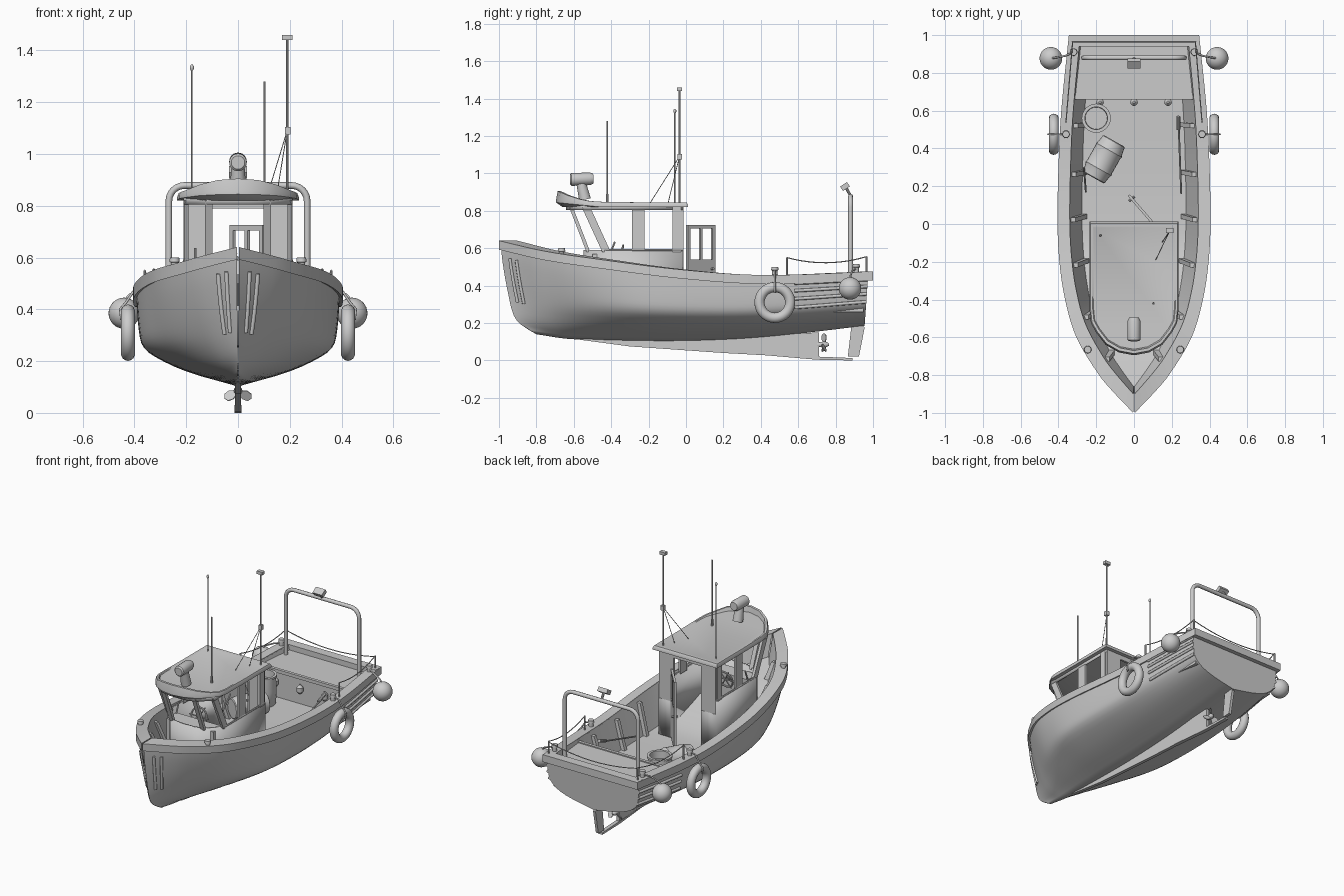
import bpy, bmesh, math
from mathutils import Vector, Matrix

if "Cube" in bpy.data.objects:
    bpy.data.objects.remove(bpy.data.objects["Cube"])


# ---------- helpers ----------
def interp(tab, t):
    n = len(tab)
    i = max(0, min(n - 2, sum(1 for p in tab if p[0] <= t) - 1))
    def slope(k):
        a, b = tab[max(k - 1, 0)], tab[min(k + 1, n - 1)]
        return (b[1] - a[1]) / (b[0] - a[0])
    (x0, y0), (x1, y1) = tab[i], tab[i + 1]
    h = x1 - x0
    s = (t - x0) / h
    return (y0 * (2*s**3 - 3*s*s + 1) + y1 * (3*s*s - 2*s**3)
            + h * slope(i) * (s**3 - 2*s*s + s) + h * slope(i + 1) * (s**3 - s*s))

def mesh(name, verts, faces, merge=False):
    bm = bmesh.new()
    vs = [bm.verts.new(v) for v in verts]
    for f in faces:
        bm.faces.new([vs[i] for i in f])
    if merge:
        bmesh.ops.remove_doubles(bm, verts=bm.verts, dist=1e-4)
    bmesh.ops.recalc_face_normals(bm, faces=bm.faces)
    me = bpy.data.meshes.new(name)
    bm.to_mesh(me)
    bm.free()
    ob = bpy.data.objects.new(name, me)
    bpy.context.collection.objects.link(ob)
    return ob

def loft(name, rows, closed=False, caps=False, merge=False):
    n = len(rows[0])
    faces = [(r*n + i, r*n + (i+1) % n, (r+1)*n + (i+1) % n, (r+1)*n + i)
             for r in range(len(rows) - 1) for i in range(n if closed else n - 1)]
    if caps:
        faces += [tuple(range(n)), tuple(range((len(rows) - 1)*n, len(rows)*n))]
    return mesh(name, [p for r in rows for p in r], faces, merge)

def box(name, lo, hi, mat=None):
    rows = [[(lo[0], lo[1], z), (hi[0], lo[1], z), (hi[0], hi[1], z), (lo[0], hi[1], z)] for z in (lo[2], hi[2])]
    ob = loft(name, rows, True, True)
    if mat:
        ob.matrix_world = mat
    return ob

def lathe(name, p, q, prof, n=24):
    """rings (distance fraction, radius) turned about the axis p-q"""
    p, q = Vector(p), Vector(q)
    rot = (q - p).to_track_quat('Z', 'Y')
    rows = [[p + (q - p)*t + rot @ Vector((r*math.cos(a*math.tau/n), r*math.sin(a*math.tau/n), 0))
             for a in range(n)] for t, r in prof]
    return loft(name, rows, True, True)

def rod(name, p, q, r, n=10):
    return lathe(name, p, q, [(0, r), (1, r)], n)

def tube(name, pts, r, cyclic=False):
    cu = bpy.data.curves.new(name, 'CURVE')
    cu.dimensions, cu.bevel_depth, cu.bevel_resolution, cu.use_fill_caps = '3D', r, 2, True
    sp = cu.splines.new('POLY')
    sp.points.add(len(pts) - 1)
    for s, p in zip(sp.points, pts):
        s.co = (*p, 1)
    sp.use_cyclic_u = cyclic
    ob = bpy.data.objects.new(name, cu)
    bpy.context.collection.objects.link(ob)

def mirror(ob):
    m = ob.modifiers.new("mirror", 'MIRROR')
    m.use_clip, m.merge_threshold = True, 0.002


# ---------- hull lines ----------
HB = [(0, .004), (.05, .1), (.1, .185), (.2, .305), (.3, .365), (.4, .395), (.5, .405), (.65, .4), (.8, .385), (1, .345)]
SHEER = [(0, .64), (.12, .585), (.27, .54), (.48, .487), (.7, .457), (1, .475)]
KEEL = [(0, .14), (.1, .115), (.3, .103), (.5, .105), (.7, .125), (1, .185)]
STEM = [(0, -.8), (.1, -.88), (.2, -.92), (.45, -.952), (.8, -.982), (1, -.99)]
BOW = [(0, 0), (.1, .28), (.25, .5), (.5, .73), (.75, .89), (1, 1)]
MID = [(0, 0), (.13, .45), (.3, .8), (.4, .92), (.55, .965), (1, 1)]
AFT = [(0, 0), (.1, .45), (.2, .72), (.35, .9), (.5, .965), (1, 1)]
FLOOR = [(0, .5), (.15, .43), (.3, .33), (.45, .26), (1, .26)]

def sect(u, v):
    a, b, w = (BOW, MID, u / .4) if u < .4 else (MID, AFT, (u - .4) / .6)
    w = w*w*(3 - 2*w)
    return interp(a, v)*(1 - w) + interp(b, v)*w

def skin(u, v, out=0.0):
    y0 = interp(STEM, v)
    k = interp(KEEL, u)
    return (max(0, (interp(HB, u)*.975)*sect(u, v) + out) if v else 0,
            y0 + (.955 + .02*v - y0)*u, k + (interp(SHEER, u) - .006 - k)*v)

def plan(u, scale, y0, y1, z):
    return (interp(HB, u)*scale, y0 + (y1 - y0)*u, z)

US = [(i / 44)**1.3 for i in range(45)]
VS = [i / 20 for i in range(21)]
rows = []
for u in US:
    zs, zf = interp(SHEER, u), interp(FLOOR, u)
    e = plan(u, .68, -.86, .94, zf)
    rows.append([skin(u, v) for v in VS] + [plan(u, .84, -.9, .945, zs - .006), e, (0, e[1], zf)])
mirror(loft("hull", rows, merge=True))
tr = [skin(1, v) for v in VS]
mesh("transom", tr + [(-x, y, z) for x, y, z in tr[:0:-1]], [tuple(range(2*len(tr) - 1))])

# capping rail around the sheer
rows = []
for u in US:
    z = interp(SHEER, u)
    rows.append([plan(u, 1, -1, 1, z), plan(u, .84, -.9, .95, z), plan(u, .84, -.9, .95, z - .03), plan(u, 1, -1, 1, z - .048)])
mirror(loft("rail", rows, True, True))
box("stern_rail", (-.345, .94, .427), (.345, 1, .475))
# stern deck locker
loft("stern_deck", [[(-.315, .67, z), (.315, .67, z), (.3, .95, z), (-.3, .95, z)] for z in (.26, .44)], True, True)
box("stern_deck_lip", (-.32, .66, .425), (.32, .68, .447))

for s in (1, -1):
    def side(p):
        return (p[0]*s, p[1], p[2])
    # rubbing strakes near the stern and guard strips on the bow
    for v in (.45, .6, .74, .87):
        tube("stern_strake", [side(skin(.8 + .2*i/8, v, .002)) for i in range(9)], .009)
    for u in (.022, .04):
        tube("bow_guard", [side(skin(u, .36 + .06*i, .002)) for i in range(9)], .009)
    # bulwark frames
    for u in (.1, .22, .37, .5, .63, .77):
        z = interp(SHEER, u)
        a, b = plan(u, .82, -.9, .945, z - .03), plan(u, .67, -.86, .94, interp(FLOOR, u))
        loft("bulwark_frame", [[side((p[0] + dx, p[1] + dy, p[2])) for dx, dy in ((.02, -.012), (.02, .012), (-.022, .012), (-.022, -.012))]
                               for p in (a, b)], True, True)
    # bollards
    for x, y, z in ((.36, .475, .455), (.32, .91, .47), (.245, -.665, .555)):
        lathe("bollard", side((x, y, z - .01)), side((x, y, z + .045)),
              [(0, .022), (.2, .022), (.25, .014), (.65, .014), (.7, .02), (1, .018)], 16)
    # ring fender and ball fender with ropes
    bpy.ops.mesh.primitive_torus_add(location=(.425*s, .475, .31), rotation=(0, math.pi/2, 0), major_radius=.082,
                                     minor_radius=.027, major_segments=40, minor_segments=14)
    bpy.context.object.name = "ring_fender"
    tube("ring_fender_rope", [side(p) for p in ((.36, .475, .48), (.4, .475, .475), (.43, .475, .43), (.455, .475, .4), (.45, .475, .36))], .005)
    bpy.ops.mesh.primitive_uv_sphere_add(segments=28, ring_count=16, radius=.06, location=(.44*s, .877, .385))
    bpy.context.object.name = "ball_fender"
    tube("ball_fender_rope", [side(p) for p in ((.32, .91, .49), (.365, .89, .48), (.42, .88, .455), (.44, .877, .43))], .005)
    # side rope posts and sagging rope
    a, b = Vector((.36, .54, .55)), Vector((.325, .965, .555))
    for p in (a, b):
        rod("rope_post", side((p.x, p.y, .45)), side(p), .005)
    tube("side_rope", [side(a.lerp(b, i/12) - Vector((0, 0, .12*(i/12)*(1 - i/12)))) for i in range(13)], .003)
tube("stern_rope", [(-.325 + .65*i/16, .965, .55 - .16*(i/16)*(1 - i/16)) for i in range(17)], .003)

# ---------- keel, rudder, propeller ----------
def plate(name, pts, t):
    loft(name, [[(x, y, z) for y, z in pts] for x in (-t, t)], True, True)
plate("keel", [(-.6, .115), (-.3, .075), (.2, .04), (.71, .012), (.71, .15), (.3, .13), (-.1, .12)], .011)
plate("keel_shoe", [(.4, .03), (.7, .004), (.89, 0), (.89, .013), (.71, .02)], .013)
plate("rudder", [(.865, .02), (.925, .022), (.955, .175), (.945, .19), (.885, .19)], .009)
lathe("propeller_hub", (0, .7, .085), (0, .765, .085), [(0, .012), (.7, .017), (1, .006)], 14)
for i in range(3):
    m = Matrix.Translation((0, .738, .085)) @ Matrix.Rotation(i*math.tau/3, 4, 'Y') @ Matrix.Rotation(.6, 4, 'Z')
    loft("propeller_blade", [[m @ Vector((w, y, z)) for w, z in ((-.008, .01), (-.022, .03), (-.018, .052), (0, .06), (.018, .052), (.022, .03), (.008, .01))]
                             for y in (-.002, .002)], True, True)

# ---------- cabin ----------
half = [(.1, -.02), (.205, -.02), (.205, -.43), (.115, -.525), (.05, -.54)]
path = half + [(-x, y) for x, y in half[::-1]]
def wall(name, rows):
    ob = loft(name, rows)
    m = ob.modifiers.new("thickness", 'SOLIDIFY')
    m.thickness, m.offset = .014, 0
wall("cabin_lower_wall", [[(x, y, z) for x, y in path] for z in (.26, .59)])
tophalf = [(.1, -.02), (.205, -.02), (.205, -.545), (.115, -.62), (.05, -.635)]
top = tophalf + [(-x, y) for x, y in tophalf[::-1]]
wall("cabin_header", [[(x, y, z) for x, y in top] for z in (.805, .835)])
box("door_header", (-.1, -.027, .79), (.1, -.013, .835))

def post(name, b, t, w, d):
    loft(name, [[(p[0] + i*w/2, p[1] + j*d/2, p[2]) for i, j in ((-1, -1), (1, -1), (1, 1), (-1, 1))] for p in (b, t)], True, True)
for s in (1, -1):
    box("cabin_back_panel", (min(.1*s, .205*s), -.027, .5), (max(.1*s, .205*s), -.013, .82))
    post("cabin_rear_post", (.202*s, -.05, .58), (.202*s, -.05, .82), .018, .045)
    post("cabin_middle_post", (.202*s, -.255, .58), (.202*s, -.255, .82), .016, .066)
    post("cabin_side_post", (.2*s, -.425, .58), (.2*s, -.535, .82), .018, .045)
    post("cabin_front_post", (.113*s, -.522, .58), (.113*s, -.615, .82), .028, .02)
    rod("window_sill", (.207*s, -.43, .59), (.207*s, -.02, .59), .006, 6)

# roof with raised rim and upswept visor
rh = [(0, -.695), (.08, -.68), (.15, -.64), (.2, -.575), (.228, -.525), (.235, -.46), (.235, -.25), (.235, .012)]
ring = rh + [(-x, y) for x, y in rh[:0:-1]]
def ztop(x, y):
    k = max(0, min(1, (-.36 - y)/.3))
    return .845 + k*(.06 - .9*x*x)
def rim(s, dz, f=ztop):
    return [(x*s, (y + .34)*s - .34, f(x, y) + dz) for x, y in ring]
low = lambda x, y: .82 + .025*max(0, min(1, (-.45 - y)/.25))
loft("cabin_roof", [rim(.9, 0, lambda x, y: .82), rim(1, 0, low), rim(1, .012, low), rim(.975, 0), rim(.93, 0),
                    rim(.91, 0, lambda x, y: .842 + .45*(ztop(x, y) - .845))], True, True)

# open cabin door
d = Matrix.Translation((.1, .005, 0)) @ Matrix.Rotation(math.atan2(.15, -.13), 4, 'Z')
for lo, hi in (((0, .28), (.195, .54)), ((0, .54), (.02, .725)), ((.09, .54), (.105, .725)), ((.175, .54), (.195, .725)), ((0, .705), (.195, .725))):
    box("cabin_door", (lo[0], -.007, lo[1]), (hi[0], .007, hi[1]), d)
rod("door_handle", d @ Vector((.17, -.02, .49)), d @ Vector((.17, .02, .49)), .007)

# helm console and wheel
box("helm_console", (-.17, -.5, .28), (.17, -.4, .57))
bpy.ops.mesh.primitive_torus_add(location=(-.04, -.35, .56), rotation=(math.radians(75), 0, 0), major_radius=.055, minor_radius=.006,
                                 major_segments=28, minor_segments=8)
bpy.context.object.name = "steering_wheel"
wm = Matrix.Translation((-.04, -.35, .56)) @ Matrix.Rotation(math.radians(75), 4, 'X')
for i in range(3):
    c = Vector((math.cos(i*math.pi/3), math.sin(i*math.pi/3), 0))*.07
    rod("wheel_spoke", wm @ c, wm @ -c, .004, 8)
rod("wheel_shaft", (-.04, -.35, .56), (-.04, -.42, .54), .009)
rod("throttle_lever", (-.165, -.41, .56), (-.165, -.38, .635), .005)

# ---------- roof gear ----------
lathe("searchlight", (0, -.62, .967), (0, -.495, .972), [(0, .026), (.06, .034), (.85, .034), (1, .026)])
lathe("searchlight_stand", (0, -.54, .86), (0, -.56, .945), [(0, .032), (.3, .03), (1, .026)])
rod("front_antenna", (.103, -.42, .84), (.103, -.42, 1.28), .004)
rod("front_antenna_base", (.103, -.42, .84), (.103, -.42, .89), .007)
rod("rear_antenna", (-.178, -.06, .83), (-.178, -.06, 1.33), .003)
lathe("rear_antenna_tip", (-.178, -.06, 1.322), (-.178, -.06, 1.345), [(0, .004), (.3, .008), (.7, .008), (1, .003)], 12)
rod("mast", (.19, -.035, .83), (.19, -.035, 1.45), .0045)
box("mast_light", (.17, -.048, 1.44), (.21, -.022, 1.46))
box("mast_clamp", (.181, -.045, 1.075), (.203, -.022, 1.105))
for foot in ((.115, -.19, .845), (.15, -.095, .845)):
    rod("mast_stay", (.19, -.035, 1.09), foot, .002, 6)

# ---------- stern gantry ----------
arch = [(-.267, .88, .43)]
for cx, a0 in ((-.207, 180), (.207, 90)):
    arch += [(cx + .06*math.cos(math.radians(a0 - 15*i)), .88, .818 + .06*math.sin(math.radians(a0 - 15*i))) for i in range(7)]
tube("gantry", arch + [(.267, .88, .43)], .013)
box("gantry_lamp", (-.034, -.022, -.014), (.034, .022, .014), Matrix.Translation((0, .85, .93)) @ Matrix.Rotation(.6, 4, 'X'))
rod("gantry_lamp_bracket", (0, .88, .88), (0, .855, .925), .008)

# ---------- deck gear ----------
lathe("drum", (-.2, .56, .255), (-.2, .56, .45), [(0, .064), (.05, .07), (.5, .074), (.93, .07), (.94, .077), (1, .077), (1, .06), (.75, .058)])
lathe("lying_barrel", (-.105, .44, .335), (-.215, .245, .335),
      [(0, .06), (.02, .066), (.2, .073), (.25, .078), (.3, .075), (.7, .075), (.75, .078), (.8, .073), (.98, .066), (1, .06)])
rod("boat_hook", (.235, .56, .42), (.25, .16, .3), .005)
rod("boat_hook_end", (.235, .5, .405), (.235, .57, .43), .01)
rod("short_pole", (-.265, .3, .4), (-.255, .17, .29), .005)
for x in (-.18, 0, .18):
    lathe("hanging_buoy", (x, .645, .34), (x, .645, .4), [(0, .008), (.25, .02), (.7, .02), (1, .006)], 14)

# ---------- shading ----------
bpy.ops.object.select_all(action='DESELECT')
for ob in bpy.context.scene.objects:
    if ob.type == 'MESH':
        ob.select_set(True)
        bpy.context.view_layer.objects.active = ob
bpy.ops.object.shade_smooth_by_angle(angle=math.radians(35))
